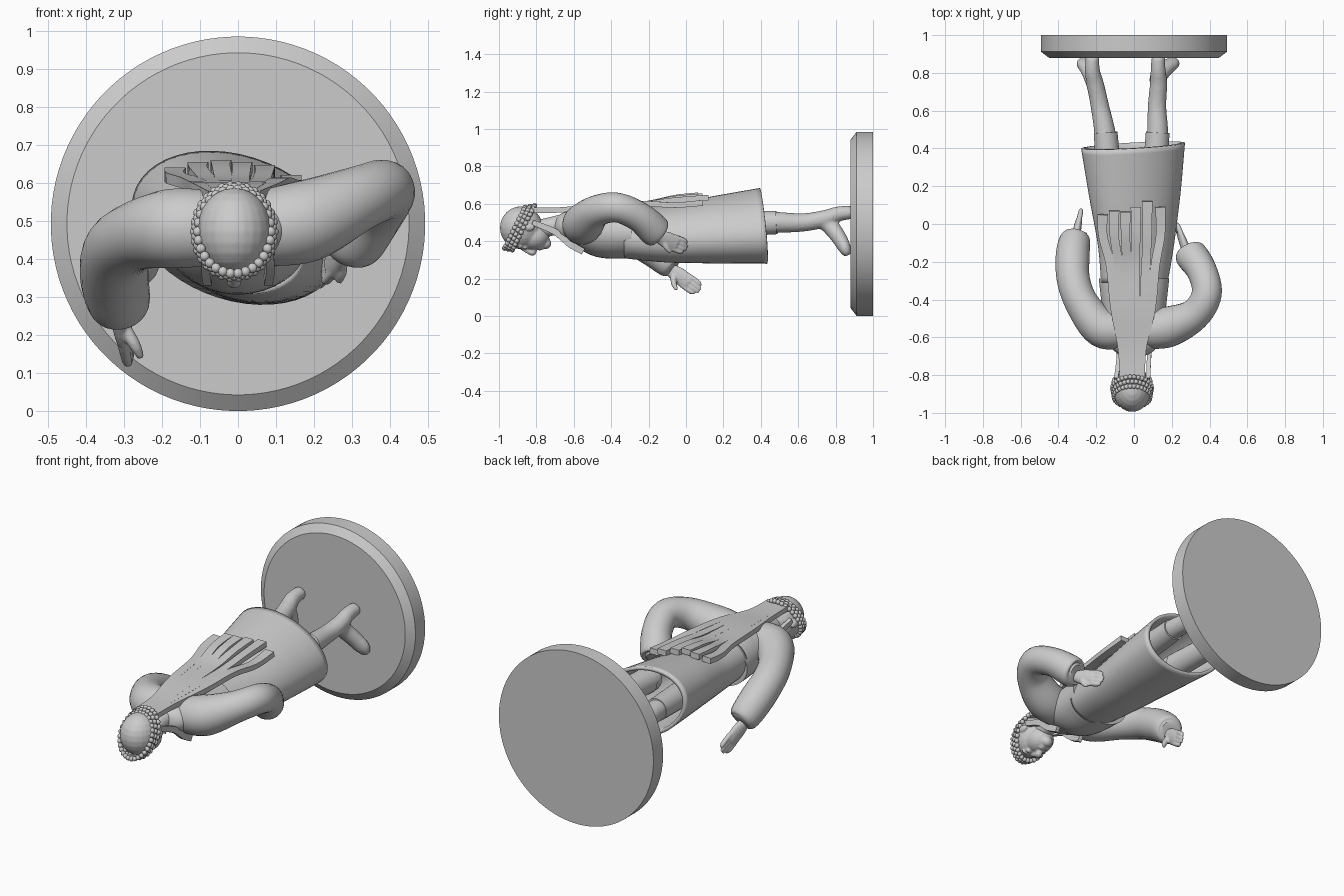
import bpy, bmesh, math
from mathutils import Vector, Matrix


def finish(name, bm, angle=40):
    bmesh.ops.recalc_face_normals(bm, faces=bm.faces)
    me = bpy.data.meshes.new(name)
    bm.to_mesh(me)
    bm.free()
    ob = bpy.data.objects.new(name, me)
    bpy.context.collection.objects.link(ob)
    bpy.ops.object.select_all(action='DESELECT')
    ob.select_set(True)
    bpy.context.view_layer.objects.active = ob
    bpy.ops.object.shade_smooth_by_angle(angle=math.radians(angle))
    return ob


def spline(pts, steps):
    """Catmull-Rom through 5-value points (x, y, z, half width, half depth)."""
    if steps == 1:
        return [list(p) for p in pts]
    out, n = [], len(pts)
    for i in range(n - 1):
        p0, p1, p2, p3 = pts[max(i - 1, 0)], pts[i], pts[i + 1], pts[min(i + 2, n - 1)]
        for s in range(steps):
            t = s / steps
            out.append([0.5 * (2 * b + (c - a) * t + (2 * a - 5 * b + 4 * c - d) * t * t
                               + (3 * b - a - 3 * c + d) * t ** 3)
                        for a, b, c, d in zip(p0, p1, p2, p3)])
    return out + [list(pts[-1])]


def add_loft(bm, pts, up=(0, 0, 1), sides=24, steps=6, cap=True):
    pts = [p if len(p) == 5 else (*p, p[3]) for p in pts]
    rows = spline(pts, steps)
    rings, up = [], Vector(up)
    for i, r in enumerate(rows):
        t = Vector(rows[min(i + 1, len(rows) - 1)][:3]) - Vector(rows[max(i - 1, 0)][:3])
        t.normalize()
        u = (up - t * up.dot(t)).normalized()
        v = t.cross(u)
        ring = []
        for k in range(sides):
            a = 2 * math.pi * (k + 0.5) / sides
            ring.append(bm.verts.new(Vector(r[:3]) + v * r[3] * math.cos(a) + u * r[4] * math.sin(a)))
        rings.append(ring)
    for A, B in zip(rings, rings[1:]):
        for k in range(sides):
            j = (k + 1) % sides
            bm.faces.new((A[k], A[j], B[j], B[k]))
    if cap:
        bm.faces.new(rings[0])
        bm.faces.new(rings[-1])


def loft(name, pts, angle=40, **kw):
    bm = bmesh.new()
    add_loft(bm, pts, **kw)
    return finish(name, bm, angle)


def add_ball(bm, c, r, seg=24):
    m = Matrix.Translation(c) @ Matrix.Diagonal((*r, 1))
    bmesh.ops.create_uvsphere(bm, u_segments=seg, v_segments=seg // 2, radius=1, matrix=m)


def blend(ob, size, rounds):
    """Fuse overlapping volumes into one soft skin."""
    m = ob.modifiers.new("fuse", 'REMESH')
    m.mode, m.voxel_size, m.use_smooth_shade = 'VOXEL', size, True
    s = ob.modifiers.new("soften", 'SMOOTH')
    s.factor, s.iterations = 0.5, rounds


# round base with chamfered upper rim
loft("base", [(0, 0.88, 0.4925, 0.45), (0, 0.912, 0.4925, 0.4925), (0, 1.0, 0.4925, 0.4925)],
     angle=30, sides=96, steps=1)

# skirt, open at the hem
tilt = math.radians(20)
skirt = loft("skirt", [(0, -0.32, 0.445, 0.18, 0.13), (0.01, -0.1, 0.44, 0.21, 0.145),
                       (0.005, 0.15, 0.46, 0.25, 0.168), (-0.005, 0.415, 0.482, 0.285, 0.19)],
             up=(math.sin(tilt), 0, math.cos(tilt)), sides=48, cap=False)
m = skirt.modifiers.new("cloth", 'SOLIDIFY')
m.thickness, m.offset = 0.02, -1

# jacket body
loft("jacket", [(0, -0.70, 0.485, 0.05, 0.045), (0, -0.66, 0.48, 0.115, 0.075),
                (0, -0.55, 0.47, 0.155, 0.115), (0, -0.44, 0.45, 0.17, 0.14),
                (0, -0.29, 0.445, 0.187, 0.137)], sides=40)

# sleeves
loft("left_sleeve", [(-0.06, -0.56, 0.48, 0.1), (-0.17, -0.55, 0.48, 0.105), (-0.27, -0.43, 0.46, 0.09),
                     (-0.32, -0.3, 0.42, 0.088), (-0.325, -0.17, 0.35, 0.09),
                     (-0.312, -0.08, 0.28, 0.08), (-0.308, -0.06, 0.265, 0.05)])
loft("right_sleeve", [(0.06, -0.56, 0.48, 0.1), (0.18, -0.545, 0.5, 0.108), (0.32, -0.48, 0.56, 0.085),
                      (0.385, -0.37, 0.58, 0.08), (0.36, -0.25, 0.53, 0.08),
                      (0.30, -0.16, 0.45, 0.085), (0.29, -0.14, 0.435, 0.05)])


# hands: palm, four fingers and thumb
def hand(name, wrist, tip, across, thumb):
    w, t, a = Vector(wrist), Vector(tip), Vector(across).normalized()
    d = t - w
    normal = d.cross(a)
    bm = bmesh.new()
    add_loft(bm, [(*w, 0.03, 0.025), (*(w + d * 0.35), 0.045, 0.022), (*(w + d * 0.65), 0.04, 0.018)], up=normal)
    for k in range(4):
        o = a * (k - 1.5) * 0.021
        e = w + d * (1 - 0.06 * abs(k - 1.5)) + o * 0.8
        add_loft(bm, [(*(w + d * 0.5 + o), 0.014), (*(w + d * 0.8 + o), 0.0135), (*e, 0.007)],
                 up=normal, sides=12)
    th = w + Vector(thumb)
    add_loft(bm, [(*(w + d * 0.2), 0.018), (*(w.lerp(th, 0.7)), 0.016), (*th, 0.009)], up=normal, sides=12)
    blend(finish(name, bm), 0.005, 4)


hand("left_hand", (-0.315, -0.1, 0.26), (-0.28, 0.08, 0.13), (0.15, 0.6, 0.75), (0.06, 0.05, -0.12))
hand("right_hand", (0.285, -0.16, 0.43), (0.22, 0.01, 0.36), (0, 0.4, 0.9), (-0.02, 0.08, -0.09))

# legs with heel, and toes pointing forward and outward
for name, path, toe in (("left", (-0.13, -0.15, -0.18, -0.205, -0.22), -0.262),
                        ("right", (0.11, 0.125, 0.122, 0.13, 0.128), 0.2)):
    x = path
    bm = bmesh.new()
    add_loft(bm, [(x[0], 0.15, 0.49, 0.07), (x[1], 0.45, 0.5, 0.058), (x[2], 0.62, 0.5, 0.049),
                  (x[3], 0.74, 0.52, 0.046), (x[4], 0.81, 0.545, 0.04), (x[4], 0.885, 0.555, 0.036)])
    add_loft(bm, [(x[3], 0.72, 0.52, 0.042), (x[4], 0.775, 0.475, 0.045),
                  ((x[4] + toe) / 2, 0.82, 0.415, 0.046, 0.04), (toe, 0.85, 0.36, 0.044, 0.033),
                  (toe, 0.865, 0.325, 0.022, 0.02)], up=(0, 1, 0))
    blend(finish(name + "_leg", bm), 0.009, 4)
    loft(name + "_cuff", [(x[0], 0.2, 0.49, 0.07), (x[1], 0.485, 0.5, 0.063)], steps=2)

# neck
loft("neck", [(0, -0.6, 0.49, 0.07), (0, -0.69, 0.485, 0.052), (-0.01, -0.8, 0.46, 0.05)])

# head with facial features, facing down
hx = -0.01
bm = bmesh.new()
add_ball(bm, (hx, -0.88, 0.472), (0.1, 0.115, 0.115))
add_ball(bm, (hx, -0.815, 0.425), (0.076, 0.085, 0.072))
add_ball(bm, (hx, -0.75, 0.388), (0.032, 0.03, 0.03))
add_loft(bm, [(hx, -0.875, 0.362, 0.012), (hx, -0.84, 0.347, 0.016), (hx, -0.82, 0.342, 0.02),
              (hx, -0.81, 0.358, 0.014)], up=(1, 0, 0), sides=12)
add_ball(bm, (hx, -0.783, 0.36), (0.028, 0.007, 0.011))
add_ball(bm, (hx, -0.769, 0.364), (0.023, 0.008, 0.011))
for s in (-1, 1):
    add_ball(bm, (hx + s * 0.035, -0.86, 0.366), (0.019, 0.011, 0.011))
    add_ball(bm, (hx + s * 0.036, -0.885, 0.369), (0.028, 0.008, 0.012))
    add_ball(bm, (hx + s * 0.095, -0.84, 0.475), (0.014, 0.032, 0.02))
blend(finish("head", bm), 0.0055, 3)

# beaded band, tilted around the head
bm = bmesh.new()
for row in range(3):
    for k in range(30):
        a = 2 * math.pi * (k + 0.5 * (row % 2)) / 30
        r = 1 + 0.04 * (row - 1)
        z = 0.115 * r * math.sin(a)
        add_ball(bm, (hx + 0.1 * r * math.cos(a), -0.915 + 0.023 * row + 0.5 * z, 0.472 + z),
                 (0.0135, 0.0135, 0.0135), 10)
finish("bead_band", bm, 60)

# flat hair ribbons down the back
ribbons = ((-0.06, -0.10, -0.165, 0.05, 0.625), (-0.04, -0.065, -0.105, 0.07, 0.64),
           (-0.022, -0.03, -0.045, 0.065, 0.645), (0.0, 0.005, 0.01, 0.09, 0.64),
           (0.022, 0.05, 0.07, 0.12, 0.632), (0.042, 0.09, 0.14, 0.09, 0.605))
for i, (x0, x1, x2, ye, ze) in enumerate(ribbons):
    w = 0.034
    loft(f"ribbon_{i + 1}", [(x0, -0.83, 0.565, w * 0.7, 0.02), (x0 * 1.1, -0.66, 0.568, w * 0.8, 0.02),
                             (x1, -0.45, 0.588, w, 0.02), (x1 * 1.25, -0.22, 0.6, w, 0.02),
                             (x2, -0.06, ze - 0.012, w, 0.02), (x2, ye, ze, w * 1.15, 0.022)],
         angle=30, sides=4)

# front strands hanging beside the neck
for s in (-1, 1):
    loft("front_strand", [(hx + s * 0.085, -0.82, 0.5, 0.02, 0.015), (s * 0.08, -0.7, 0.45, 0.024, 0.016),
                          (s * 0.085, -0.62, 0.385, 0.026, 0.016), (s * 0.08, -0.55, 0.345, 0.024, 0.016)],
         up=(s, 0, 0), angle=30, sides=4)
